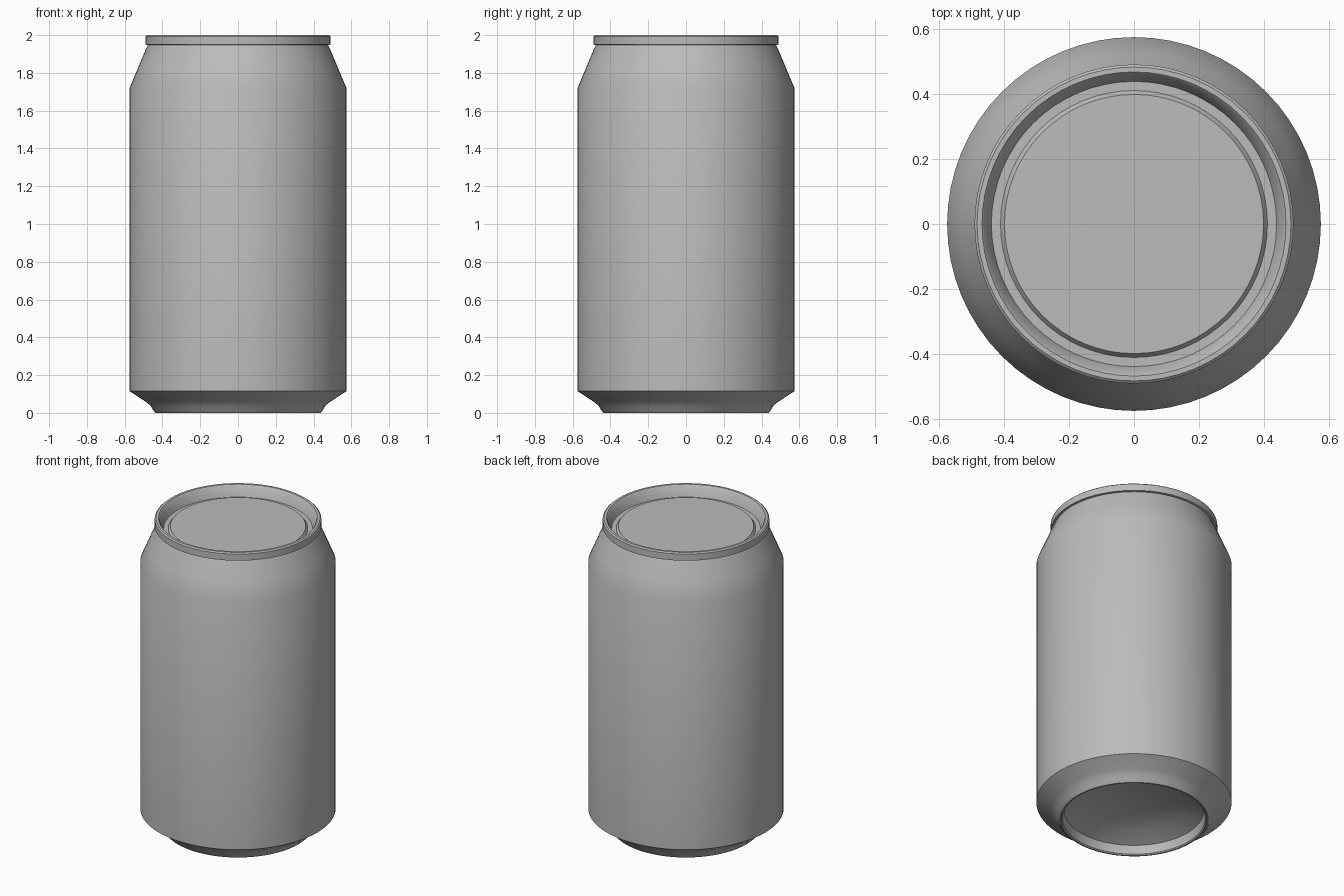
import bpy, bmesh
from math import radians, tau

SEGMENTS = 64

if "Cube" in bpy.data.objects:
    bpy.data.objects.remove(bpy.data.objects["Cube"], do_unlink=True)

metal = bpy.data.materials.new("grey_metal")
metal.use_nodes = True
GREY = (0.5, 0.5, 0.5, 1)
metal.diffuse_color = GREY
metal.node_tree.nodes["Principled BSDF"].inputs["Base Color"].default_value = GREY


def lathe(name, profile):
    """Spin a list of (radius, height) points around the z axis."""
    bm = bmesh.new()
    verts = [bm.verts.new((r, 0, z)) for r, z in profile]
    edges = [bm.edges.new(pair) for pair in zip(verts, verts[1:])]
    bmesh.ops.spin(bm, geom=verts + edges, cent=(0, 0, 0), axis=(0, 0, 1),
                   angle=tau, steps=SEGMENTS, use_duplicate=False)
    bmesh.ops.remove_doubles(bm, verts=bm.verts, dist=0.0005)
    bmesh.ops.recalc_face_normals(bm, faces=bm.faces)
    mesh = bpy.data.meshes.new(name)
    bm.to_mesh(mesh)
    bm.free()
    obj = bpy.data.objects.new(name, mesh)
    bpy.context.collection.objects.link(obj)
    mesh.materials.append(metal)
    bpy.ops.object.select_all(action="DESELECT")
    obj.select_set(True)
    bpy.context.view_layer.objects.active = obj
    bpy.ops.object.shade_smooth_by_angle(angle=radians(30))
    return obj


# Domed underside, standing ring, tapered foot, straight wall and shoulder
underside = [(0, 0.15), (0.11, 0.144), (0.22, 0.127), (0.32, 0.1), (0.41, 0.06)]
foot = [(0.42, 0.006), (0.427, 0), (0.435, 0), (0.447, 0.012), (0.463, 0.038), (0.49, 0.06)]
wall = [(0.574, 0.115), (0.574, 1.72)]
shoulder = [(0.528, 1.83), (0.49, 1.92), (0.477, 1.948)]

# Rolled rim, sloped inner wall, groove and raised lid panel
rim = [(0.49, 1.95), (0.49, 1.993), (0.482, 2), (0.467, 2), (0.46, 1.993)]
lid = [(0.438, 1.93), (0.41, 1.93), (0.398, 1.947), (0, 1.95)]

lathe("can", underside + foot + wall + shoulder + rim + lid)
